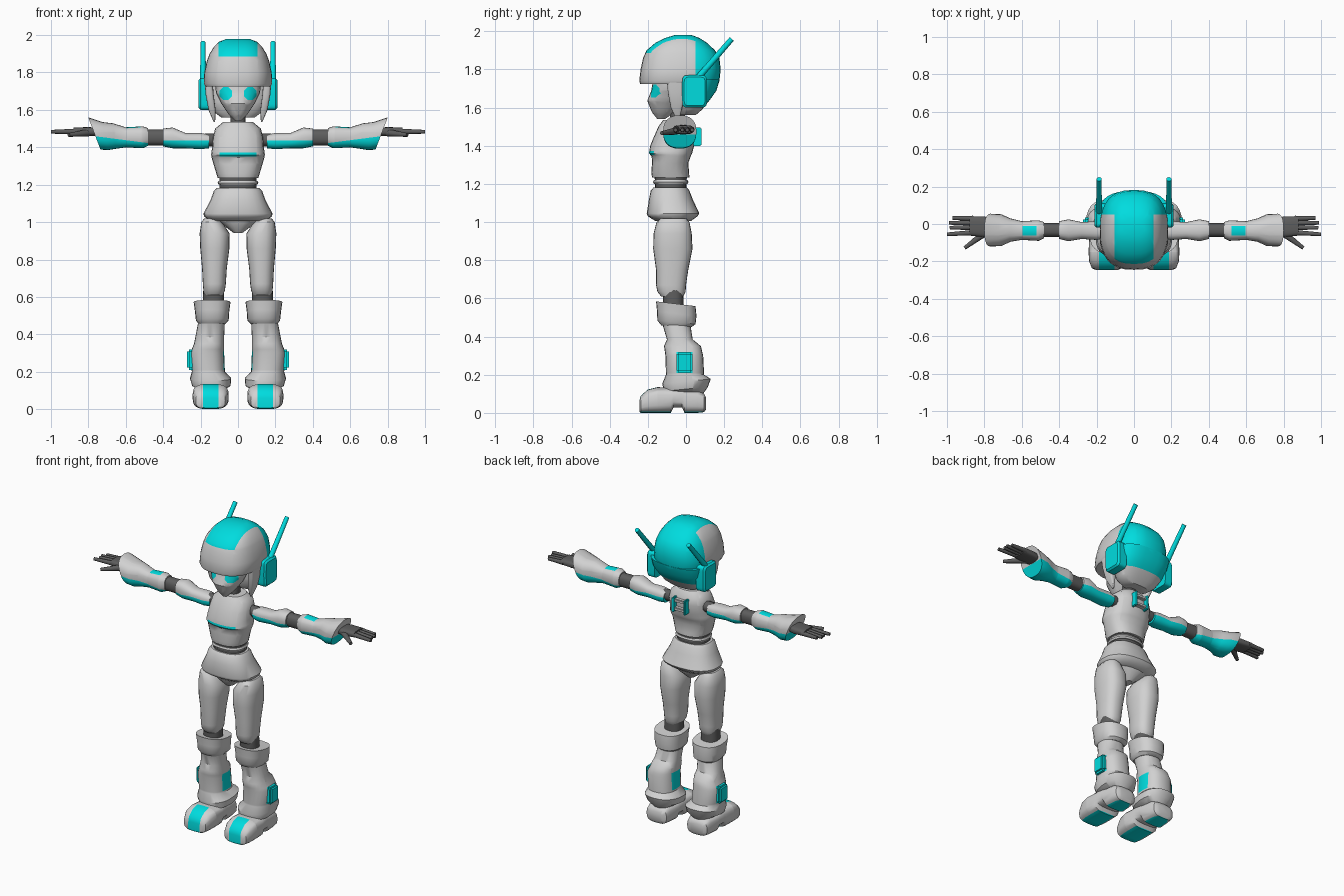
import bpy, bmesh
from math import cos, sin, tau, radians, copysign
from mathutils import Vector

default_cube = bpy.data.objects.get("Cube")
if default_cube:
    bpy.data.objects.remove(default_cube)


def make_material(name, colour):
    material = bpy.data.materials.new(name)
    material.use_nodes = True
    material.diffuse_color = colour
    material.node_tree.nodes["Principled BSDF"].inputs["Base Color"].default_value = colour
    return material


white = make_material("pale grey shell", (0.64, 0.64, 0.64, 1))
cyan = make_material("bright cyan", (0.0, 0.72, 0.74, 1))
dark = make_material("dark grey joint", (0.11, 0.11, 0.11, 1))
parts = []


def finish(name, bm, material, pair):
    """Turn a bmesh into an object; a pair is mirrored across the body."""
    bmesh.ops.recalc_face_normals(bm, faces=bm.faces)
    mesh = bpy.data.meshes.new(name)
    bm.to_mesh(mesh)
    bm.free()
    mesh.materials.append(material)
    obj = bpy.data.objects.new(name, mesh)
    bpy.context.collection.objects.link(obj)
    if pair:
        obj.modifiers.new("other side", "MIRROR").use_axis[0] = True
    parts.append(obj)
    return obj


def loft(name, rings, material=white, axis="z", power=2.4, pair=False, sides=24):
    """Skin rounded sections given as (station, u min, u max, v min, v max, tilt)."""
    bm = bmesh.new()
    loops = []
    for station, u0, u1, v0, v1, *tilt in rings:
        loop = []
        for i in range(sides):
            c, s = cos(tau * i / sides), sin(tau * i / sides)
            u = (u0 + u1) / 2 + (u1 - u0) / 2 * copysign(abs(c) ** (2 / power), c)
            dv = (v1 - v0) / 2 * copysign(abs(s) ** (2 / power), s)
            v = (v0 + v1) / 2 + dv
            t = station + (tilt[0] * dv if tilt else 0)
            point = {"x": (t, u, v), "y": (u, t, v), "z": (u, v, t)}[axis]
            loop.append(bm.verts.new(point))
        loops.append(loop)
    for a, b in zip(loops, loops[1:]):
        for i in range(sides):
            j = (i + 1) % sides
            bm.faces.new((a[i], a[j], b[j], b[i]))
    bm.faces.new(loops[0])
    bm.faces.new(loops[-1])
    return finish(name, bm, material, pair)


def central(rings):
    """Expand (z, half width, y min, y max) to symmetric sections."""
    return [(z, -w, w, *rest) for z, w, *rest in rings]


def rod(name, start, end, r0, r1, material=dark, sides=10):
    bm = bmesh.new()
    start, end = Vector(start), Vector(end)
    way = end - start
    bmesh.ops.create_cone(bm, cap_ends=True, segments=sides, radius1=r0, radius2=r1,
                          depth=way.length)
    matrix = way.to_track_quat("Z", "Y").to_matrix().to_4x4()
    matrix.translation = (start + end) / 2
    bm.transform(matrix)
    return finish(name, bm, material, True)


def box(name, low, high, material, bevel=0.004, pair=False):
    bm = bmesh.new()
    bmesh.ops.create_cube(bm, size=1)
    low, high = Vector(low), Vector(high)
    for v in bm.verts:
        v.co = (low + high) / 2 + v.co * (high - low)
    bmesh.ops.bevel(bm, geom=bm.edges[:], offset=bevel, segments=2, affect="EDGES")
    return finish(name, bm, material, pair)


def paint(obj, material, planes):
    """Cut along each plane and colour the faces where normal . point < limit."""
    mesh = obj.data
    bm = bmesh.new()
    bm.from_mesh(mesh)
    planes = [(Vector(n), d) for n, d in planes]
    for n, d in planes:
        bmesh.ops.bisect_plane(bm, geom=bm.verts[:] + bm.edges[:] + bm.faces[:],
                               plane_co=n * d / n.length_squared, plane_no=n)
    if material.name not in mesh.materials:
        mesh.materials.append(material)
    index = mesh.materials.find(material.name)
    for face in bm.faces:
        centre = face.calc_center_median()
        if all(n.dot(centre) < d for n, d in planes):
            face.material_index = index
    bm.to_mesh(mesh)
    bm.free()


LEFT, RIGHT, FRONT, BACK, DOWN, UP = (
    (-1, 0, 0), (1, 0, 0), (0, 1, 0), (0, -1, 0), (0, 0, 1), (0, 0, -1))

# Helmet dome with a cyan crest and back
dome = loft("helmet_dome", central([
    (1.725, .175, -.24, .17), (1.74, .183, -.245, .175), (1.8, .18, -.238, .182),
    (1.86, .167, -.225, .175), (1.9, .152, -.207, .152), (1.94, .127, -.16, .11),
    (1.965, .1, -.11, .07), (1.98, .06, -.06, .03)]), power=2.6, sides=32)
paint(dome, cyan, [(BACK, -.05)])
paint(dome, cyan, [(UP, -1.885), (RIGHT, .105), (LEFT, .105)])

# Lower helmet, cheek guards and ear units
nape = loft("helmet_nape", central([
    (1.56, .09, -.03, .05), (1.59, .13, -.05, .085), (1.64, .158, -.06, .125),
    (1.69, .175, -.06, .16), (1.75, .183, -.06, .177)]), power=2.6, sides=32)
paint(nape, cyan, [(BACK, -.05), (UP, -1.63)])
loft("cheek_guards", [(1.535, .122, .13, -.05, -.035), (1.6, .12, .158, -.08, -.02),
     (1.68, .13, .173, -.095, 0), (1.74, .135, .178, -.1, 0)], pair=True, power=4)
loft("ear_units", [(.15, -.02, .11, 1.6, 1.77), (.2, -.02, .11, 1.6, 1.77),
     (.211, -.01, .1, 1.61, 1.76)], cyan, "x", power=7, pair=True, sides=32)
rod("antennae", (.187, .04, 1.73), (.187, .24, 1.96), .017, .014, cyan)

# Pointed face with octagonal eyes
face = loft("face", central([
    (1.54, .015, -.15, -.11), (1.575, .05, -.178, -.06), (1.635, .09, -.203, 0),
    (1.69, .117, -.182, 0), (1.75, .125, -.172, 0)]), power=2.1)
for side in (-1, 1):
    eye = [(FRONT, -.1)]
    for k in range(8):
        n = Vector((cos(tau * k / 8), 0, sin(tau * k / 8)))
        eye.append((n, n.dot(Vector((side * .066, 0, 1.688))) + .034))
    paint(face, cyan, eye)
loft("neck", central([(1.5, .04, -.09, -.01), (1.6, .04, -.08, 0)]), dark)

# Chest with a cyan line under the bust
chest = loft("chest", central([
    (1.235, .108, -.178, .018), (1.26, .116, -.182, .016), (1.31, .131, -.178, .012),
    (1.345, .141, -.18, .025), (1.36, .144, -.194, .032), (1.4, .138, -.188, .043),
    (1.455, .134, -.165, .052), (1.5, .122, -.145, .045), (1.535, .08, -.12, .02)]))
paint(chest, cyan, [(DOWN, 1.373), (UP, -1.352), (FRONT, -.1), (RIGHT, .1), (LEFT, .1)])

# Small bracket on the back
box("back_bracket_posts", (.035, .03, 1.4), (.05, .08, 1.495), cyan, pair=True)
for level in (1.42, 1.475):
    box("back_bracket_bar", (-.045, .035, level - .01), (.045, .07, level + .01), white)

# Waist, hip armour and pelvis
loft("waist", central([(1.15, .1, -.16, 0), (1.25, .1, -.165, .005)]), dark)
loft("waist_ring", central([(1.2, .104, -.168, .008), (1.21, .109, -.173, .013),
     (1.22, .104, -.168, .008)]))
loft("hip_armour", central([
    (1.005, .15, -.16, .025), (1.03, .18, -.2, .06), (1.045, .185, -.206, .07),
    (1.12, .146, -.194, .035), (1.165, .13, -.185, .018), (1.182, .115, -.17, .005)]))
loft("pelvis", central([(.943, .025, -.11, -.03), (.985, .08, -.145, .01),
     (1.02, .14, -.155, .02)]))

# Upper arms and elbows
rod("shoulder_joints", (.1, -.035, 1.44), (.18, -.035, 1.44), .035, .035)
upper = loft("upper_arms", [
    (.155, -.075, .01, 1.395, 1.468), (.2, -.085, .015, 1.39, 1.476),
    (.28, -.08, .01, 1.395, 1.476), (.35, -.092, .025, 1.395, 1.506),
    (.4, -.08, .015, 1.405, 1.5)], axis="x", pair=True)
paint(upper, cyan, [(DOWN, 1.436)])
loft("elbows", [(.38, -.07, .005, 1.41, 1.495), (.5, -.07, .005, 1.41, 1.495)],
     dark, "x", pair=True)

# Forearms with flared slanted cuffs and a cyan patch on top
forearm = loft("forearms", [
    (.48, -.075, .01, 1.408, 1.502), (.51, -.09, .02, 1.395, 1.512),
    (.6, -.085, .015, 1.4, 1.507), (.66, -.095, .03, 1.392, 1.528, .1),
    (.71, -.118, .052, 1.385, 1.535, .2), (.768, -.12, .055, 1.388, 1.56, .38)],
    axis="x", pair=True)
paint(forearm, cyan, [((-.13, 0, 1), 1.36)])
paint(forearm, cyan, [(LEFT, -.52), (RIGHT, .595), (FRONT, -.01), (BACK, .062), (UP, -1.48)])

# Hands
loft("palms", [(.74, -.06, .025, 1.462, 1.505), (.8, -.07, .04, 1.46, 1.508),
     (.88, -.062, .042, 1.466, 1.506)], dark, "x", power=3, pair=True)
for y, tip, reach in ((.03, .032, .97), (.006, .006, .988), (-.018, -.02, .985), (-.046, -.055, 1)):
    rod("fingers", (.86, y, 1.485), (reach, tip, 1.483), .015, .01)
rod("thumbs", (.8, -.05, 1.478), (.905, -.128, 1.466), .02, .01)

# Thighs and knees
loft("thighs", [
    (.61, .08, .178, -.13, -.015), (.635, .07, .185, -.15, -.002),
    (.67, .065, .188, -.157, 0), (.75, .06, .192, -.157, .012), (.86, .046, .202, -.172, .034),
    (.94, .045, .205, -.17, .03), (1, .085, .196, -.155, .018), (1.02, .1, .18, -.13, 0)],
    pair=True)
loft("knees", [(.53, .075, .19, -.12, -.012), (.65, .075, .185, -.12, -.015)], dark, pair=True)

# Boots: knee cuff, shin, calf guard
loft("boot_cuffs", [
    (.455, .068, .21, -.13, .03, -.05), (.475, .05, .225, -.15, .05, -.1),
    (.52, .047, .23, -.152, .055, -.12), (.572, .04, .237, -.157, .05, -.12),
    (.57, .07, .2, -.13, .02, -.1)], pair=True)
calf = loft("boot_shins", [
    (.1, .085, .2, -.08, .09), (.125, .04, .245, -.115, .115, .1),
    (.165, .036, .257, -.125, .13, .1), (.2, .07, .247, -.105, .095), (.3, .074, .255, -.108, .09),
    (.35, .074, .235, -.115, .078), (.385, .074, .228, -.1, .035), (.47, .07, .212, -.125, .022)],
    pair=True)
paint(calf, cyan, [(DOWN, .32), (UP, -.21), (FRONT, .035), (BACK, .05)])
box("calf_plates", (.22, -.05, .21), (.273, .035, .32), cyan, bevel=.012, pair=True)
rod("ankles", (.145, 0, .06), (.145, 0, .16), .06, .06, sides=20)

# Shoes with an arched sole, cyan toe stripe and cyan tread
shoe = loft("shoes", [
    (-.245, .085, .205, .006, .06), (-.237, .068, .225, 0, .09), (-.2, .055, .24, 0, .122),
    (-.15, .05, .243, 0, .135), (-.08, .053, .24, 0, .132), (-.066, .055, .238, .028, .13),
    (-.02, .06, .233, .028, .125), (-.008, .06, .232, 0, .124), (.06, .068, .225, 0, .12),
    (.095, .075, .218, .004, .1), (.106, .095, .2, .02, .08)], axis="y", power=3.2, pair=True)
paint(shoe, cyan, [(LEFT, -.105), (RIGHT, .188), (FRONT, -.15)])
paint(shoe, cyan, [(DOWN, .006)])

# Smooth shading with crisp edges
bpy.ops.object.select_all(action="DESELECT")
for part in parts:
    part.select_set(True)
bpy.context.view_layer.objects.active = parts[0]
bpy.ops.object.shade_smooth_by_angle(angle=radians(38))
